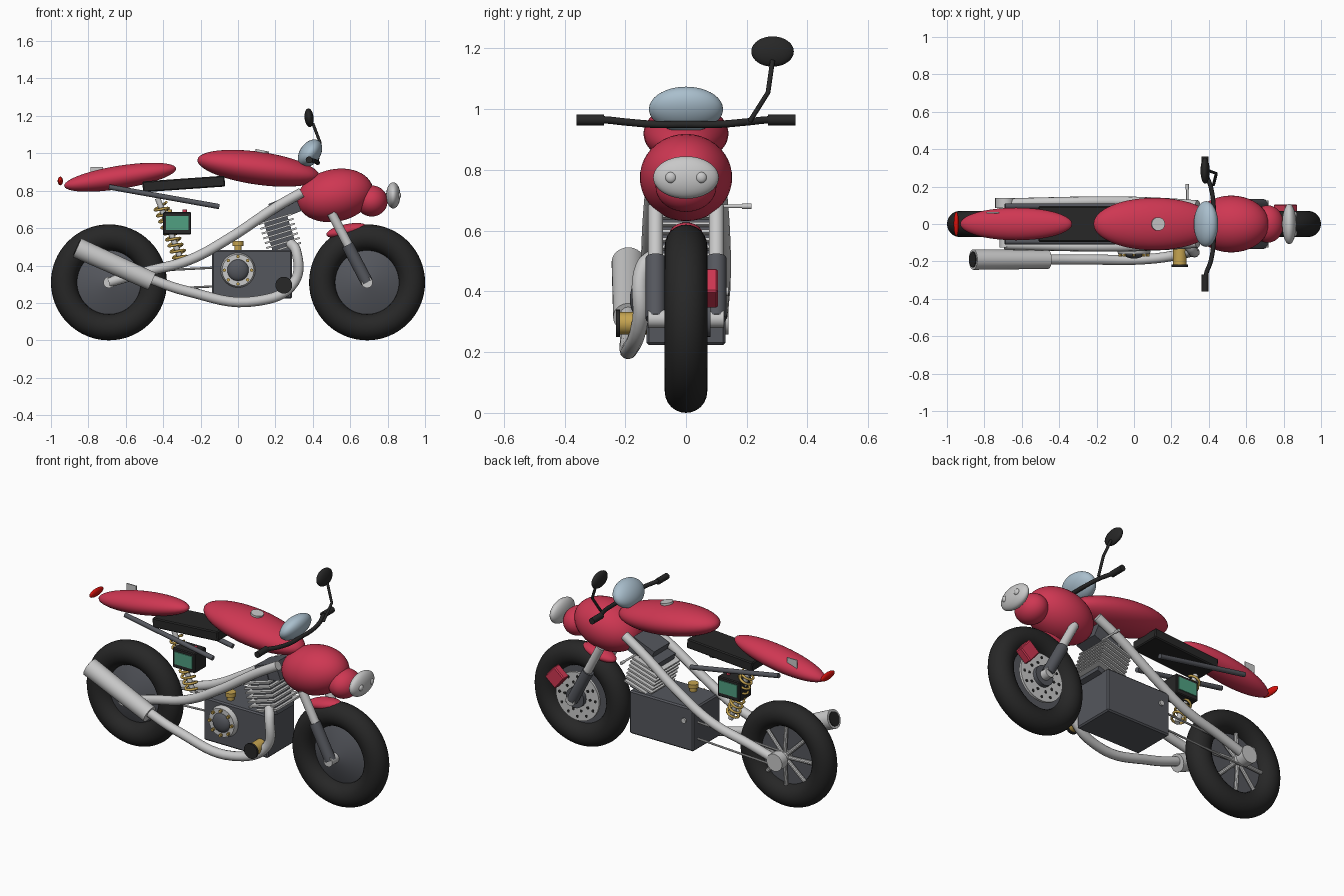
import bpy
from math import radians, sin, cos, pi
from mathutils import Vector

if "Cube" in bpy.data.objects:
    bpy.data.objects.remove(bpy.data.objects["Cube"], do_unlink=True)


def material(name, r, g, b):
    m = bpy.data.materials.new(name)
    m.use_nodes = True
    m.diffuse_color = (r, g, b, 1)
    m.node_tree.nodes["Principled BSDF"].inputs["Base Color"].default_value = (r, g, b, 1)
    return m


RED = material("crimson_paint", .62, .038, .085)
BLACK = material("black_rubber", .02, .02, .02)
GREY = material("dark_grey_metal", .09, .095, .11)
SILVER = material("silver_metal", .58, .58, .58)
GOLD = material("gold_metal", .56, .37, .08)
GREEN = material("green_label", .08, .35, .22)
GLASS = material("pale_blue_glass", .40, .52, .61)
LAMP = material("tail_lamp_red", .70, .006, .004)


def finish(name, mat, smooth=True):
    o = bpy.context.object
    o.name = name
    o.data.materials.clear()
    o.data.materials.append(mat)
    if smooth:
        bpy.ops.object.transform_apply(location=False, rotation=False, scale=True)
        bpy.ops.object.shade_smooth_by_angle(angle=radians(35))
    return o


def ellipsoid(name, mat, loc, radii, tilt=0):
    """Tilt is the nose-up angle in degrees."""
    bpy.ops.mesh.primitive_uv_sphere_add(segments=40, ring_count=24, location=loc,
                                         rotation=(0, radians(-tilt), 0))
    bpy.context.object.scale = radii
    return finish(name, mat)


def box(name, mat, loc, size, tilt=0, bevel=0):
    bpy.ops.mesh.primitive_cube_add(size=1, location=loc, rotation=(0, radians(-tilt), 0))
    o = bpy.context.object
    o.scale = size
    bpy.ops.object.transform_apply(location=False, rotation=False, scale=True)
    if bevel:
        m = o.modifiers.new("edge", 'BEVEL')
        m.width = bevel
    return finish(name, mat, False)


def rod(name, mat, a, b, r1, r2=None, sides=24):
    """Cylinder or cone between two points."""
    a, b = Vector(a), Vector(b)
    d = b - a
    bpy.ops.mesh.primitive_cone_add(vertices=sides, radius1=r1, radius2=r1 if r2 is None else r2,
                                    depth=d.length, location=(a + b) / 2,
                                    rotation=d.to_track_quat('Z', 'Y').to_euler())
    return finish(name, mat)


def tube(name, mat, points, radius, curved=True):
    cu = bpy.data.curves.new(name, 'CURVE')
    cu.dimensions = '3D'
    cu.bevel_depth = radius
    cu.bevel_resolution = 4
    cu.resolution_u = 8
    cu.use_fill_caps = True
    s = cu.splines.new('BEZIER' if curved else 'POLY')
    pts = s.bezier_points if curved else s.points
    pts.add(len(points) - 1)
    for p, co in zip(pts, points):
        if curved:
            p.co = co
            p.handle_left_type = p.handle_right_type = 'AUTO'
        else:
            p.co = (*co, 1)
    o = bpy.data.objects.new(name, cu)
    bpy.context.collection.objects.link(o)
    bpy.ops.object.select_all(action='DESELECT')
    o.select_set(True)
    bpy.context.view_layer.objects.active = o
    bpy.ops.object.convert(target='MESH')
    return finish(name, mat)


def ring(count, cx, cz, r):
    return [(cx + r * cos(2 * pi * i / count), cz + r * sin(2 * pi * i / count)) for i in range(count)]


AXLE = .31

# Wheels: tyre, dished rim, hub
for tag, x in (("front", .69), ("rear", -.69)):
    bpy.ops.mesh.primitive_torus_add(major_segments=64, minor_segments=24, location=(x, 0, AXLE),
                                     rotation=(pi / 2, 0, 0), major_radius=.24, minor_radius=.07)
    finish(tag + "_tyre", BLACK)
    rod(tag + "_rim_dish", GREY, (x, 0, AXLE), (x, -.06, AXLE), .18, .035, 40)
    rod(tag + "_rim_back", GREY, (x, .012, AXLE), (x, 0, AXLE), .18, .18, 40)
    rod(tag + "_hub", SILVER, (x, -.125, AXLE), (x, .125, AXLE), .03)

# Brake disc, vent holes, caliper, rear spokes and hub cap
rod("brake_disc", SILVER, (.69, .04, AXLE), (.69, .055, AXLE), .145, sides=48)
for r, n in ((.12, 12), (.085, 10)):
    for x, z in ring(n, .69, AXLE, r):
        rod("disc_hole", BLACK, (x, .053, z), (x, .057, z), .009, sides=10)
rod("disc_carrier", GREY, (.69, .05, AXLE), (.69, .08, AXLE), .06)
box("brake_caliper", RED, (.81, .08, .41), (.09, .05, .10), 40, .006)
for x, z in ring(8, -.69, AXLE, .175):
    rod("rear_spoke", SILVER, (-.69, .04, AXLE), (x, .025, z), .012, sides=10)
rod("rear_hub_cap", SILVER, (-.69, .085, AXLE), (-.69, .14, AXLE), .052)

# Fork legs and frame tubes, both sides
for side, s in (("right", -1), ("left", 1)):
    rod(side + "_fork_tube", SILVER, (.50, .1 * s, .68), (.61, .1 * s, .47), .025)
    rod(side + "_fork_slider", GREY, (.585, .1 * s, .51), (.69, .1 * s, AXLE), .033)
    tube(side + "_frame_tube", SILVER,
         [(.34, .10 * s, .79), (.20, .11 * s, .71), (-.04, .12 * s, .55), (-.26, .12 * s, .43),
          (-.50, .115 * s, .365), (-.69, .11 * s, AXLE)], .027)
    rod(side + "_seat_rail", GREY, (-.69, .095 * s, .82), (-.10, .095 * s, .715), .014)
    tube(side + "_handlebar", BLACK, [(.425, 0, .95), (.425, .1 * s, .95), (.41, .2 * s, .958),
                                      (.385, .27 * s, .965), (.38, .34 * s, .965)], .012)
    rod(side + "_grip", BLACK, (.38, .27 * s, .965), (.38, .36 * s, .965), .018)

# Bodywork
ellipsoid("fuel_tank", RED, (.11, 0, .92), (.33, .14, .088), -8)
rod("filler_cap", SILVER, (.125, 0, .99), (.13, 0, 1.016), .036)
ellipsoid("front_fairing", RED, (.52, 0, .775), (.205, .152, .14), 12)
ellipsoid("lamp_housing", RED, (.715, 0, .745), (.085, .10, .083))
ellipsoid("headlight", SILVER, (.83, 0, .775), (.038, .108, .07))
for s in (-1, 1):
    ellipsoid("headlight_bulb", SILVER, (.86, .05 * s, .775), (.012, .018, .018))
ellipsoid("windscreen", GLASS, (.385, 0, 1.0), (.082, .122, .055), 55)
ellipsoid("front_fender", RED, (.58, 0, .587), (.11, .055, .034), 12)
ellipsoid("tail_cowl", RED, (-.63, 0, .872), (.303, .087, .062), 9)
ellipsoid("tail_lamp", LAMP, (-.95, 0, .852), (.014, .065, .023))
box("plate", SILVER, (-.755, .06, .895), (.065, .006, .065))
box("seat", BLACK, (-.29, 0, .836), (.44, .19, .058), 4, .006)

# Mirror
tube("mirror_stem", BLACK, [(.425, .21, .96), (.44, .27, 1.055), (.40, .285, 1.16)], .008, False)
ellipsoid("mirror_head", BLACK, (.38, .285, 1.19), (.024, .07, .05), 5)

# Engine block, filler plug, side cover with bolts
box("engine_block", GREY, (.075, 0, .353), (.43, .26, .26), 0, .008)
rod("oil_plug", GOLD, (0, -.07, .48), (0, -.07, .51), .02)
rod("oil_plug_cap", GOLD, (0, -.07, .505), (0, -.07, .53), .03)
rod("side_cover", SILVER, (0, -.12, .375), (0, -.16, .375), .095, .085, 40)
ellipsoid("cover_dome", GREY, (0, -.155, .375), (.058, .03, .058))
for x, z in ring(8, 0, .375, .073):
    rod("cover_bolt", GOLD, (x, -.155, z), (x, -.175, z), .009, sides=8)
rod("left_engine_cap", SILVER, (-.08, .125, .40), (-.08, .14, .40), .015)

# Finned cylinder leaning back, with head
axis = Vector((-.30, 0, .95))
base = Vector((.25, 0, .49))
box("cylinder_barrel", GREY, base + axis * .09, (.13, .16, .24), 17)
for i in range(7):
    box("cooling_fin", SILVER, base + axis * (.027 * i + .005), (.185, .225, .01), 17)
box("cylinder_head", GREY, (.25, 0, .71), (.15, .15, .10), 22)
rod("clutch_lever", SILVER, (.285, .08, .68), (.285, .19, .68), .006)
rod("lever_tip", SILVER, (.285, .185, .68), (.285, .215, .68), .009)

# Air intake
rod("intake_horn", GOLD, (.245, -.12, .295), (.245, -.22, .295), .037)
rod("intake_filter", BLACK, (.245, -.217, .295), (.245, -.23, .295), .045)

# Exhaust pipe and muffler
tube("exhaust_pipe", SILVER, [(.28, -.10, .52), (.31, -.14, .48), (.30, -.15, .31), (.10, -.185, .21),
                              (-.28, -.19, .265), (-.50, -.19, .34)], .027)
rod("muffler", SILVER, (-.46, -.19, .315), (-.86, -.19, .495), .05, .055, 32)
rod("muffler_mouth", BLACK, (-.855, -.19, .493), (-.864, -.19, .497), .042)

# Spring shock absorber
top, low = Vector((-.43, 0, .76)), Vector((-.30, 0, .42))
rod("shock_rod", SILVER, top, low, .015)
along = (low - top).normalized()
across = along.cross(Vector((0, 1, 0)))
turns, steps = 9, 126
tube("shock_spring", GOLD,
     [top.lerp(low, .1 + .85 * i / steps) + across * .036 * cos(2 * pi * turns * i / steps)
      + Vector((0, .036, 0)) * sin(2 * pi * turns * i / steps) for i in range(steps + 1)], .007, False)

# Battery with labels and terminals
box("battery", BLACK, (-.325, 0, .625), (.15, .11, .12), 0, .005)
for s in (-1, 1):
    box("battery_label", GREEN, (-.325, .057 * s, .628), (.12, .006, .075))
rod("red_terminal", RED, (-.285, 0, .68), (-.285, 0, .70), .012)
rod("gold_terminal", GOLD, (-.365, 0, .68), (-.365, 0, .70), .012)

# Drive chain runs
for z0, z1 in ((.39, .36), (.29, .26)):
    rod("chain_run", SILVER, (-.10, .085, z0), (-.69, .085, z1), .006, sides=8)
